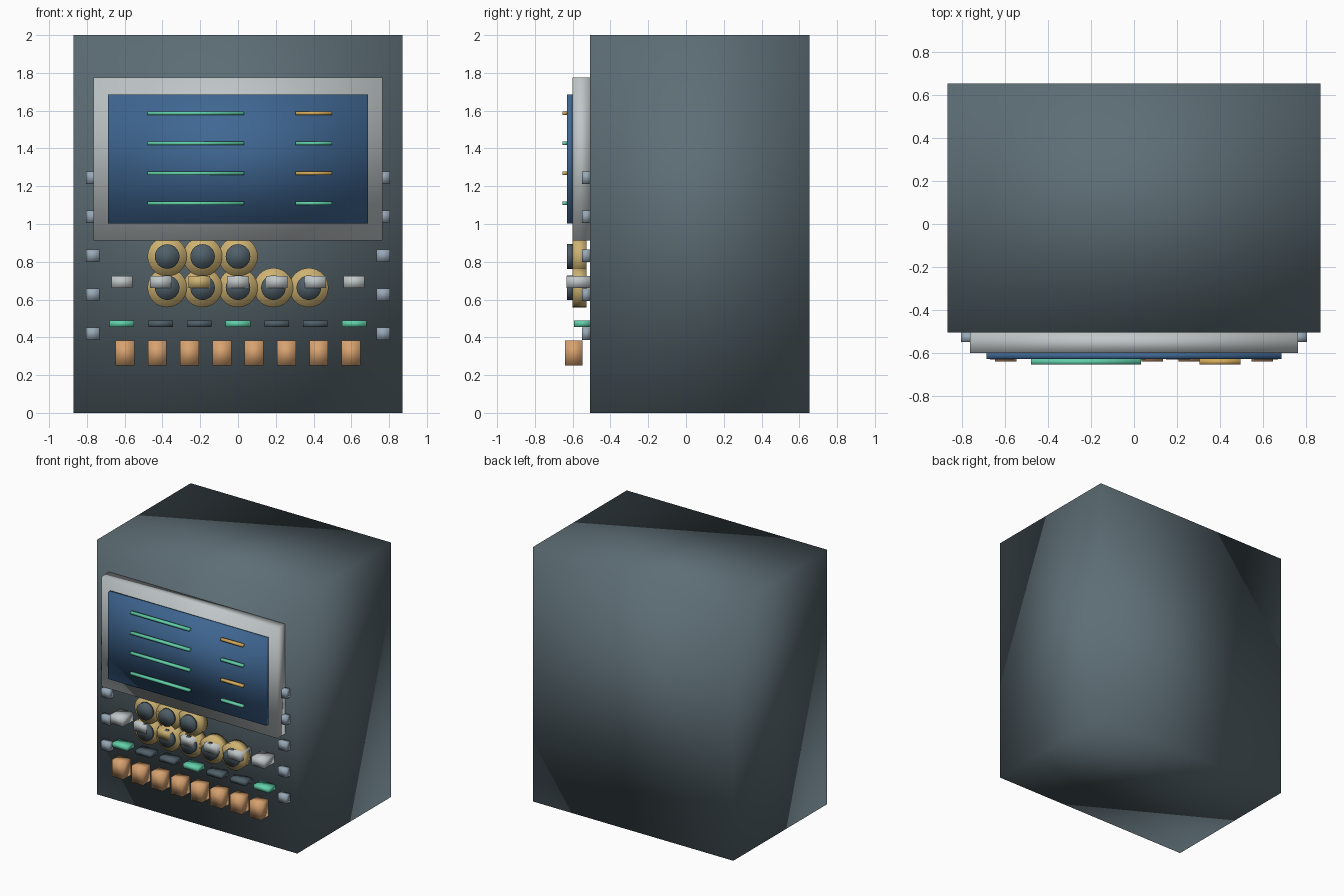
import bpy
from math import pi

old = bpy.data.objects.get("Cube")
if old:
    bpy.data.objects.remove(old, do_unlink=True)


def material(name, r, g, b):
    m = bpy.data.materials.new(name)
    m.use_nodes = True
    m.diffuse_color = (r, g, b, 1)
    m.node_tree.nodes["Principled BSDF"].inputs["Base Color"].default_value = (r, g, b, 1)
    return m


slate = material("slate", .11, .155, .18)
dark_slate = material("dark slate", .08, .115, .14)
silver = material("silver", .53, .57, .58)
blue = material("screen blue", .05, .135, .29)
green = material("signal green", .12, .62, .40)
amber = material("amber", .66, .40, .10)
brass = material("brass", .62, .45, .17)
steel = material("steel", .31, .39, .47)
copper = material("copper", .68, .36, .16)


def finish(name, mat):
    ob = bpy.context.object
    ob.name = name
    ob.data.materials.append(mat)
    bpy.ops.object.shade_smooth()


def box(name, mat, x, z, width, height, front, back):
    bpy.ops.mesh.primitive_cube_add(size=1, location=(x, (front + back) / 2, z))
    bpy.context.object.scale = (width, back - front, height)
    bpy.ops.object.transform_apply(location=False, rotation=False, scale=True)
    finish(name, mat)


def disc(name, mat, x, z, radius, front, back):
    bpy.ops.mesh.primitive_cylinder_add(vertices=32, radius=radius, depth=back - front,
                                        location=(x, (front + back) / 2, z),
                                        rotation=(pi / 2, 0, 0))
    finish(name, mat)


FACE = -.507  # front plane of the cabinet

# Cabinet and display
box("cabinet", slate, 0, 1, 1.74, 2, FACE, .655)
box("display_bezel", silver, 0, 1.344, 1.528, .864, -.602, FACE)
box("display_screen", blue, 0, 1.344, 1.374, .684, -.63, -.6)

# Readout lines on the display
for i in range(4):
    z = 1.586 - i * .159
    box(f"readout_long_{i}", green, -.224, z, .512, .018, -.655, -.63)
    box(f"readout_short_{i}", green if i % 2 else amber, .401, z, .192, .018, -.655, -.63)

# Two rows of dials
for row, (z, count) in enumerate([(.828, 3), (.663, 5)]):
    for i in range(count):
        x = -.375 + i * .1875
        disc(f"dial_ring_{row}_{i}", brass, x, z, .104, -.6, -.527)
        disc(f"dial_cap_{row}_{i}", dark_slate, x, z, .065, -.63, -.6)

# Switches with an indicator key below each
for i in range(7):
    x = (i - 3) * .205
    box(f"switch_{i}", brass if i == 2 else silver, x, .693, .112, .066, -.632, FACE)
    box(f"indicator_key_{i}", dark_slate if i % 3 else green, x, .472, .13, .034, -.592, FACE)

# Bottom row of push buttons
for i in range(8):
    box(f"push_button_{i}", copper, (i - 3.5) * .171, .317, .1, .13, -.64, -.547)

# Bracket studs down both sides
for side, sign in (("left", 1), ("right", -1)):
    for i in range(5):
        box(f"{side}_stud_{i}", steel, sign * .769, .42 + i * .2065, .074, .066, -.551, FACE)
